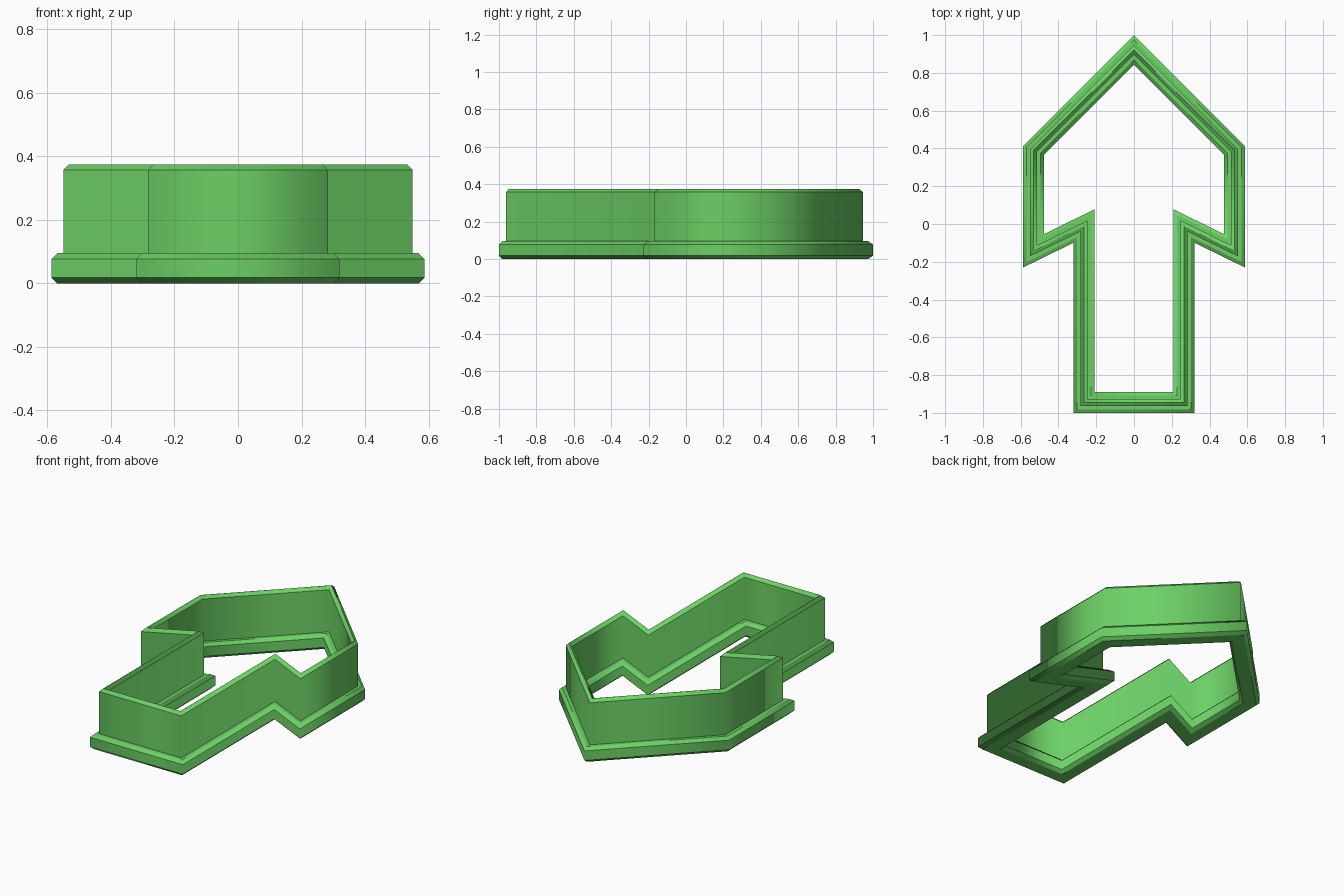
import bpy
import bmesh
from mathutils import Vector

cube = bpy.data.objects.get("Cube")
if cube:
    bpy.data.objects.remove(cube, do_unlink=True)

# One colour for the whole cutter
green = bpy.data.materials.new("leaf green")
green.use_nodes = True
colour = (0.15, 0.63, 0.13, 1.0)
green.diffuse_color = colour
green.node_tree.nodes["Principled BSDF"].inputs["Base Color"].default_value = colour

# Centre line of the arrow: right half, then mirrored (counter-clockwise)
half = [(0.265, -0.945), (0.265, -0.011), (0.532, -0.142), (0.532, 0.39)]
path = [Vector(p) for p in half] + [Vector((0, 0.922))]
path += [Vector((-x, y)) for x, y in reversed(half)]

# Cross-section (outward offset, height): wide chamfered foot, thin wall
foot, wall, cut = 0.055, 0.018, 0.018
foot_top, rim = 0.095, 0.375
outer = [(foot - cut, 0), (foot, cut), (foot, foot_top - cut),
         (foot - cut, foot_top), (wall, foot_top), (wall, rim - cut),
         (0.001, rim)]
section = outer + [(-o, z) for o, z in reversed(outer)]


def mitre(i):
    """Outward corner vector giving unit distance to both neighbouring sides."""
    a = (path[i] - path[i - 1]).normalized()
    b = (path[(i + 1) % len(path)] - path[i]).normalized()
    n1, n2 = Vector((a.y, -a.x)), Vector((b.y, -b.x))
    return (n1 + n2) / (1 + n1.dot(n2))


def sweep(name):
    bm = bmesh.new()
    rings = []
    for i, p in enumerate(path):
        m = mitre(i)
        rings.append([bm.verts.new((*(p + m * o), z)) for o, z in section])
    count = len(section)
    for i, ring in enumerate(rings):
        after = rings[(i + 1) % len(rings)]
        for j in range(count):
            k = (j + 1) % count
            face = bm.faces.new((ring[j], after[j], after[k], ring[k]))
            face.smooth = True
    # Edges along the outline stay crisp, corners shade smoothly
    for i, ring in enumerate(rings):
        after = rings[(i + 1) % len(rings)]
        for a, b in zip(ring, after):
            bm.edges.get((a, b)).smooth = False
    bmesh.ops.recalc_face_normals(bm, faces=bm.faces)
    mesh = bpy.data.meshes.new(name)
    bm.to_mesh(mesh)
    bm.free()
    mesh.materials.append(green)
    obj = bpy.data.objects.new(name, mesh)
    bpy.context.collection.objects.link(obj)
    return obj


sweep("arrow_cutter")
